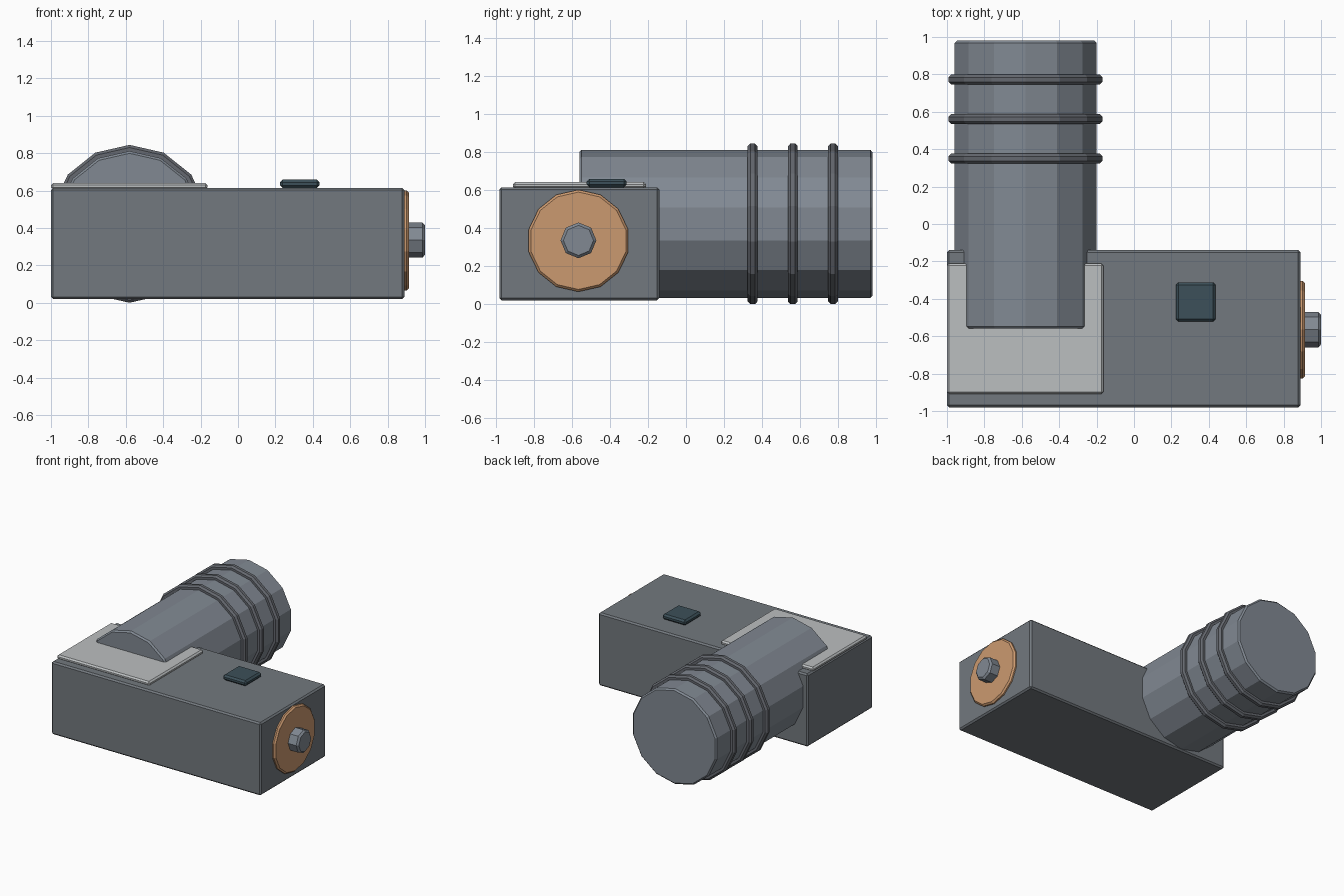
import bpy, bmesh, math
from mathutils import Vector

if "Cube" in bpy.data.objects:
    bpy.data.objects.remove(bpy.data.objects["Cube"])


def material(name, color):
    m = bpy.data.materials.new(name)
    m.diffuse_color = (*color, 1)
    m.use_nodes = True
    m.node_tree.nodes["Principled BSDF"].inputs["Base Color"].default_value = m.diffuse_color
    return m


casing = material("casing_grey", (0.17, 0.19, 0.21))
tube = material("tube_grey", (0.22, 0.25, 0.29))
ring_grey = material("ring_grey", (0.13, 0.14, 0.16))
light = material("light_grey", (0.50, 0.52, 0.53))
copper = material("copper", (0.60, 0.32, 0.16))
dark = material("dark_teal", (0.045, 0.08, 0.10))


def finish(name, bm, mat, bevel):
    bmesh.ops.recalc_face_normals(bm, faces=bm.faces)
    mesh = bpy.data.meshes.new(name)
    bm.to_mesh(mesh)
    bm.free()
    ob = bpy.data.objects.new(name, mesh)
    bpy.context.collection.objects.link(ob)
    mesh.materials.append(mat)
    mod = ob.modifiers.new("bevel", 'BEVEL')
    mod.width = bevel
    mod.segments = 1
    mod.limit_method = 'ANGLE'
    mod.angle_limit = math.radians(60)
    return ob


def box(name, lo, hi, mat, bevel):
    lo, hi = Vector(lo), Vector(hi)
    bm = bmesh.new()
    bmesh.ops.create_cube(bm, size=1)
    for v in bm.verts:
        v.co = Vector(l + (c + 0.5) * (h - l) for l, h, c in zip(lo, hi, v.co))
    return finish(name, bm, mat, bevel)


def prism(name, axis, start, end, center, radius, sides, mat, bevel):
    """Faceted cylinder along x or y, with a corner pointing straight up."""
    bm = bmesh.new()
    loops = []
    for d in (start, end):
        loop = []
        for i in range(sides):
            a = math.tau * i / sides
            side = center[0] + radius * math.sin(a)
            z = center[1] + radius * math.cos(a)
            loop.append(bm.verts.new((d, side, z) if axis == 'x' else (side, d, z)))
        bm.faces.new(loop)
        loops.append(loop)
    for i in range(sides):
        j = (i + 1) % sides
        bm.faces.new((loops[0][i], loops[0][j], loops[1][j], loops[1][i]))
    return finish(name, bm, mat, bevel)


# Main housing, with the plate and button on top
box("body", (-1, -0.98, 0.02), (0.89, -0.14, 0.614), casing, 0.012)
box("top_plate", (-1, -0.91, 0.605), (-0.163, -0.21, 0.641), light, 0.012)
box("button", (0.224, -0.522, 0.614), (0.436, -0.312, 0.658), dark, 0.014)

# Barrel pointing backwards, with three grip rings
axis_pos = (-0.58, 0.422)
prism("barrel", 'y', -0.56, 0.98, axis_pos, 0.389, 14, tube, 0.012)
for i in range(3):
    y = 0.35 + 0.211 * i
    prism(f"grip_ring_{i + 1}", 'y', y - 0.026, y + 0.026, axis_pos, 0.422, 14, ring_grey, 0.014)

# Round end cap and knob on the right end
prism("end_disc", 'x', 0.87, 0.913, (-0.565, 0.333), 0.268, 14, copper, 0.012)
prism("end_knob", 'x', 0.88, 1.0, (-0.565, 0.335), 0.094, 8, tube, 0.014)
